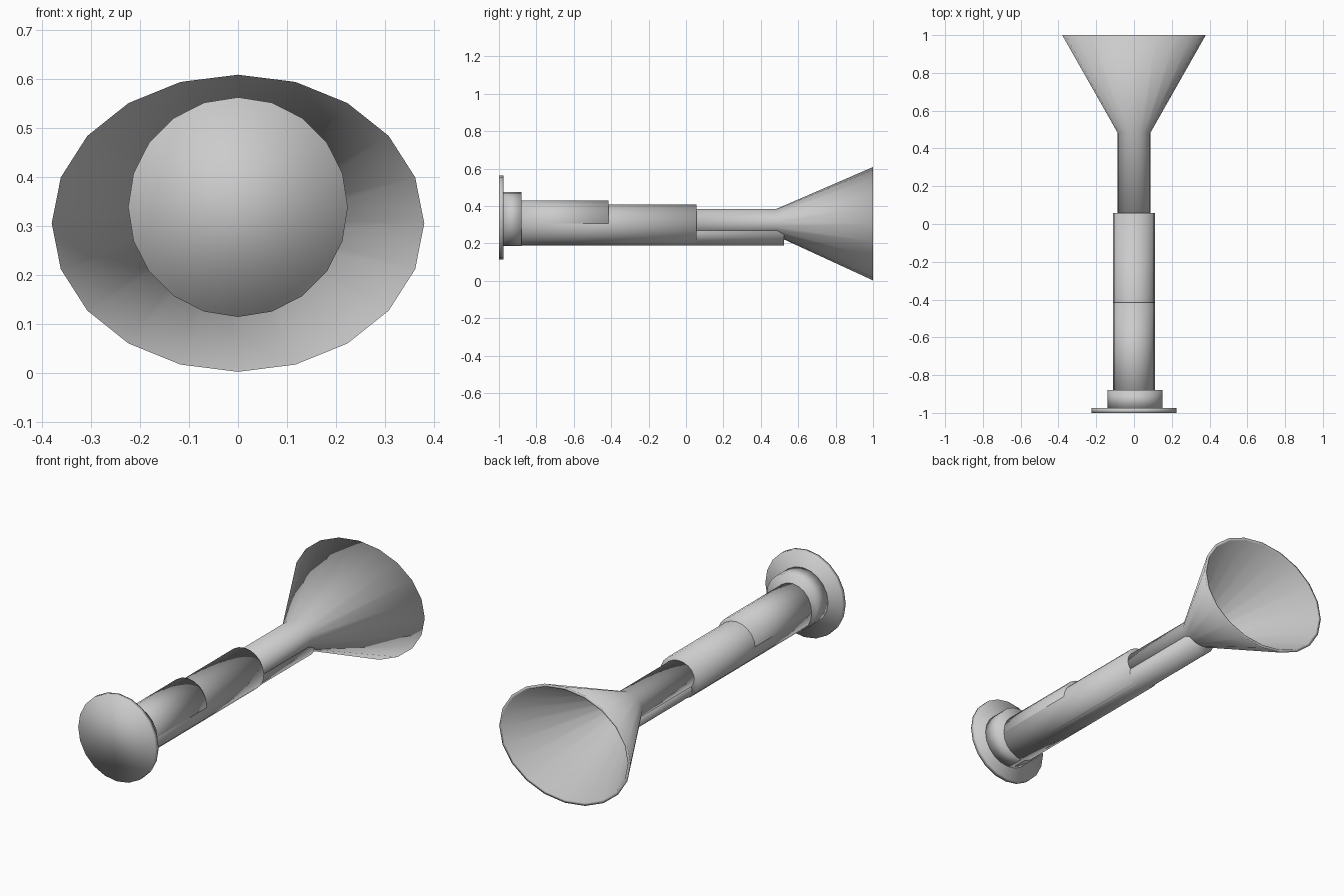
import bpy, bmesh
from math import sin, cos, pi

if "Cube" in bpy.data.objects:
    bpy.data.objects.remove(bpy.data.objects["Cube"])

SIDES = 20


def lathe(name, rings):
    """Skin elliptical rings (y, centre x, centre z, radius x, radius z) along y, fully smooth."""
    bm = bmesh.new()
    loops = []
    for y, cx, cz, rx, rz in rings:
        loops.append([bm.verts.new((cx + rx * cos(2 * pi * i / SIDES), y,
                                    cz + rz * sin(2 * pi * i / SIDES)))
                      for i in range(SIDES)])
    for a, b in zip(loops, loops[1:]):
        for i in range(SIDES):
            j = (i + 1) % SIDES
            bm.faces.new((a[i], a[j], b[j], b[i]))
    bm.faces.new(loops[0])
    bm.faces.new(loops[-1])
    bmesh.ops.recalc_face_normals(bm, faces=bm.faces)
    for f in bm.faces:
        f.smooth = True
    mesh = bpy.data.meshes.new(name)
    bm.to_mesh(mesh)
    bm.free()
    obj = bpy.data.objects.new(name, mesh)
    bpy.context.collection.objects.link(obj)
    return obj


def tube(name, y0, y1, cx, cz, rx, rz):
    return lathe(name, [(y0, cx, cz, rx, rz), (y1, cx, cz, rx, rz)])


# Round end plate and its collar
tube("end_plate", -1.0, -0.975, 0, 0.338, 0.224, 0.224)
tube("collar", -0.98, -0.88, 0.006, 0.331, 0.145, 0.144)

# Two stepped grip sections
tube("rear_grip", -0.98, -0.415, 0, 0.312, 0.11, 0.118)
tube("front_grip", -0.98, 0.057, 0, 0.299, 0.11, 0.109)

# Rail running underneath to the throat of the bell
tube("under_rail", -0.98, 0.525, 0, 0.25, 0.075, 0.062)

# Narrow barrel flowing into the hollow flared bell, folded back on the inside
lathe("barrel_and_bell", [
    (0.0, 0, 0.312, 0.088, 0.073),
    (0.485, 0, 0.312, 0.088, 0.073),
    (1.0, 0, 0.305, 0.380, 0.303),
    (1.0, 0, 0.305, 0.364, 0.288),
    (0.5, 0, 0.312, 0.078, 0.063),
])
